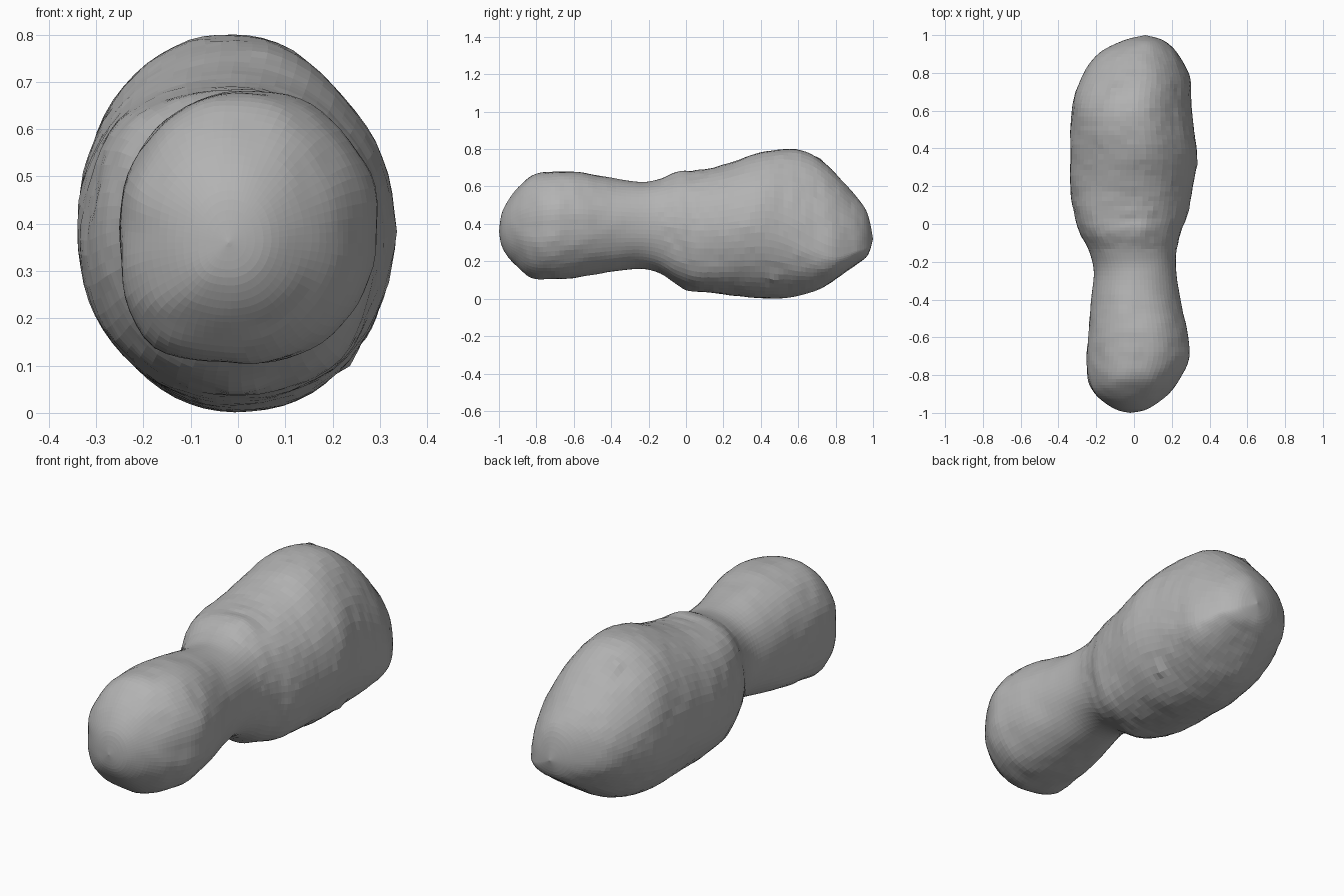
import bpy
import bmesh
import math
from mathutils import Vector, noise

default_cube = bpy.data.objects.get("Cube")
if default_cube:
    bpy.data.objects.remove(default_cube, do_unlink=True)

# Cross-section limits along the length: y, x min, x max, z min, z max
SECTIONS = [
    (-1.0, -.02, -.02, .36, .36),
    (-.98, -.10, .07, .27, .47),
    (-.91, -.20, .17, .18, .58),
    (-.82, -.245, .245, .11, .66),
    (-.7, -.25, .295, .105, .68),
    (-.55, -.24, .28, .12, .675),
    (-.4, -.225, .245, .145, .645),
    (-.25, -.21, .225, .16, .625),
    (-.15, -.235, .225, .14, .64),
    (-.05, -.285, .245, .08, .675),
    (.05, -.315, .28, .045, .685),
    (.2, -.338, .31, .025, .715),
    (.37, -.338, .333, .005, .775),
    (.52, -.335, .315, .003, .8),
    (.66, -.32, .305, .03, .78),
    (.78, -.275, .295, .09, .69),
    (.9, -.19, .235, .175, .56),
    (.97, -.06, .16, .23, .455),
    (1.0, .06, .06, .32, .32),
]
SEGMENTS = 64
STEPS = 6

# Small lumps: position, radius, height
LUMPS = [
    (Vector((-.1, .72, .73)), .035, .018),
    (Vector((.25, .48, .1)), .03, .018),
    (Vector((.04, -.02, .68)), .05, .008),
    (Vector((.0, .0, .06)), .06, .015),
    (Vector((.33, .32, .38)), .025, .006),
]


def ramp(value, start, end):
    """Smooth step from 0 to 1."""
    t = min(max((value - start) / (end - start), 0), 1)
    return t * t * (3 - 2 * t)


def spline(points, index, t):
    """Catmull-Rom blend between two neighbouring sections."""
    last = len(points) - 1
    a, b, c, d = (points[min(max(index + k, 0), last)] for k in (-1, 0, 1, 2))
    return [
        q + t / 2 * (r - p + t * (2 * p - 5 * q + 4 * r - s + t * (3 * (q - r) + s - p)))
        for p, q, r, s in zip(a, b, c, d)
    ]


def roundness(y, c, s):
    """Fullness of the section corner: small lobe, collar and large lobe differ."""
    diagonal = abs(2 * c * s)
    collar = math.exp(-((y - .03) / .13) ** 2)
    if c * s < 0:
        return 2.1 + .6 * collar * diagonal
    if c < 0:
        return 2.1 + diagonal * (.9 * ramp(-y, .2, .6) - .2 * ramp(y, .1, .4))
    return 2.1 - .2 * diagonal * ramp(y, .1, .4)


def ring_point(section, angle):
    """Point on a rounded section; the large lobe tip has a low ridge on its left."""
    y, left, right, low, high = section
    c, s = math.cos(angle), math.sin(angle)
    power = roundness(y, c, s)
    reach = (abs(c) ** power + abs(s) ** power) ** (-1 / power)
    width, height = (right - left) / 2, (high - low) / 2
    centre = Vector(((left + right) / 2, y, (low + high) / 2))
    drop = .6 * ramp(y, .4, .9) if c > 0 else 0
    stretch = 1 + drop if s > 0 else 1 - drop
    point = centre + Vector((width * c * reach, 0, height * (s * reach * stretch - drop)))

    # Rough surface, wrinkled near the neck, coarser on the small lobe
    outward = (point - centre).normalized()
    fade = min(1, min(width, height) / .2)
    rough = .005 * noise.noise(point * 7)
    if y > -.15:
        rough += .003 * noise.noise(point * 22)
        collar = math.exp(-((y - .03) / .12) ** 2)
        rough += .003 * collar * noise.noise(Vector((point.x * 9, y * 20, point.z * 9)))
    else:
        rough += .004 * ramp(-y, .2, .6) * noise.noise(point * 14)
    for place, radius, size in LUMPS:
        rough += size * math.exp(-((point - place).length / radius) ** 2)
    return point + outward * rough * fade


# Loft the two-lobed rock
rings = []
for i in range(len(SECTIONS) - 1):
    for k in range(STEPS):
        if i or k:
            rings.append(spline(SECTIONS, i, k / STEPS))

bm = bmesh.new()
loops = [
    [bm.verts.new(ring_point(r, math.tau * j / SEGMENTS)) for j in range(SEGMENTS)]
    for r in rings
]
for first, second in zip(loops, loops[1:]):
    for j in range(SEGMENTS):
        n = (j + 1) % SEGMENTS
        bm.faces.new((first[j], first[n], second[n], second[j]))

# Close both ends
for loop, section in ((loops[0], SECTIONS[0]), (loops[-1], SECTIONS[-1])):
    tip = bm.verts.new((section[1], section[0], section[3]))
    for j in range(SEGMENTS):
        bm.faces.new((loop[j], loop[(j + 1) % SEGMENTS], tip))
bmesh.ops.recalc_face_normals(bm, faces=bm.faces[:])

mesh = bpy.data.meshes.new("two_lobed_rock")
bm.to_mesh(mesh)
bm.free()
rock = bpy.data.objects.new("two_lobed_rock", mesh)
bpy.context.collection.objects.link(rock)

# Grey stone colour
stone = bpy.data.materials.new("grey_stone")
stone.use_nodes = True
grey = (.45, .45, .45, 1)
stone.diffuse_color = grey
stone.node_tree.nodes["Principled BSDF"].inputs["Base Color"].default_value = grey
mesh.materials.append(stone)
